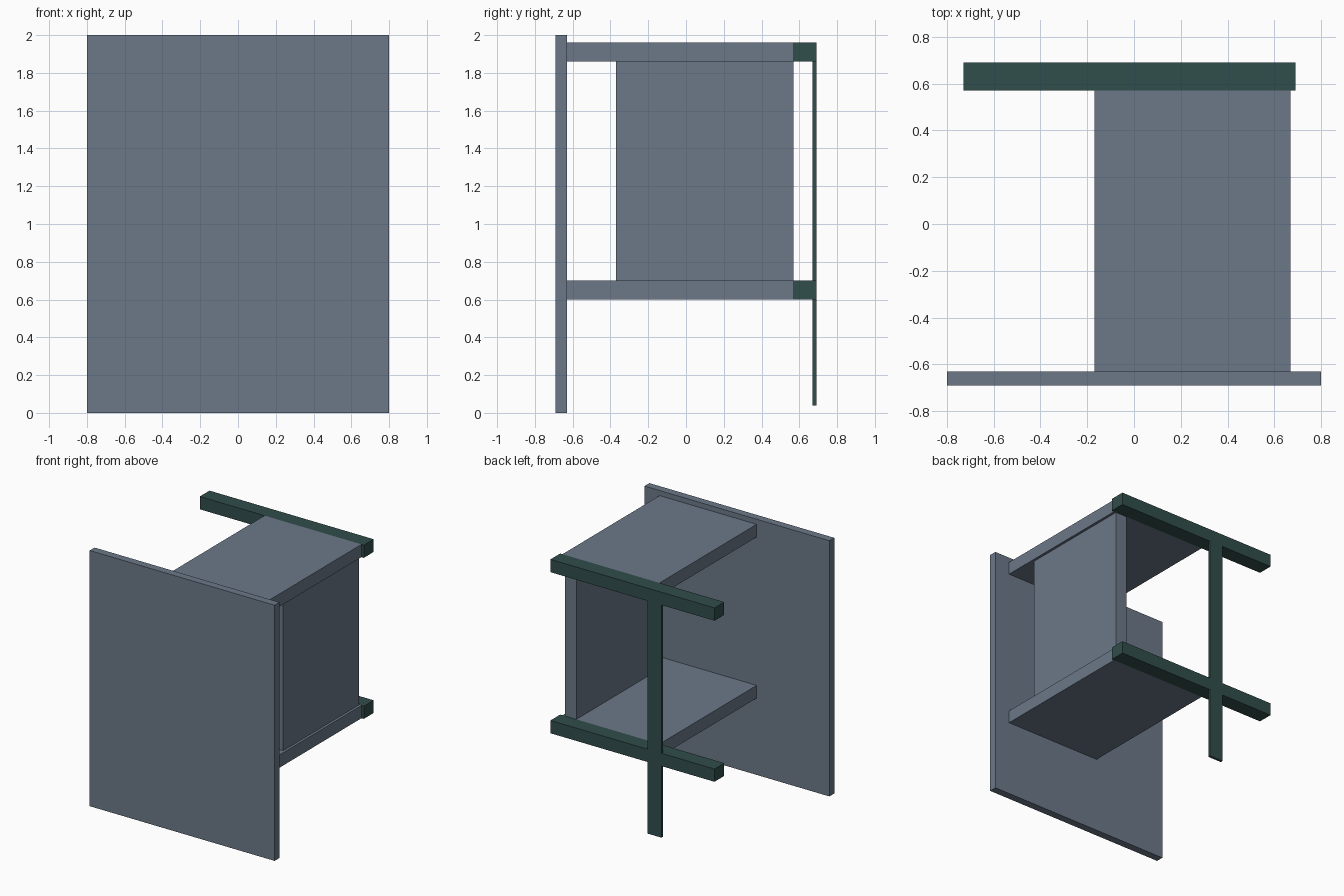
import bpy

if "Cube" in bpy.data.objects:
    bpy.data.objects.remove(bpy.data.objects["Cube"])


def material(name, color):
    mat = bpy.data.materials.new(name)
    mat.diffuse_color = (*color, 1.0)
    mat.use_nodes = True
    mat.node_tree.nodes["Principled BSDF"].inputs["Base Color"].default_value = mat.diffuse_color
    return mat


def box(name, x, y, z, mat):
    """Axis-aligned box from (min, max) ranges."""
    ranges = (x, y, z)
    bpy.ops.mesh.primitive_cube_add(size=1)
    obj = bpy.context.object
    obj.name = name
    obj.location = [(a + b) / 2 for a, b in ranges]
    obj.scale = [b - a for a, b in ranges]
    bpy.ops.object.transform_apply(location=False, rotation=False, scale=True)
    obj.data.materials.append(mat)
    return obj


slate = material("slate", (0.15, 0.19, 0.25))
green = material("dark_green", (0.03, 0.075, 0.07))

# Large front panel and the upright side panel between the shelves
box("front_panel", (-0.80, 0.80), (-0.69, -0.63), (0.0, 2.0), slate)
box("side_panel", (0.55, 0.65), (-0.37, 0.57), (0.70, 1.86), slate)

# Shelves, each finished by a longer rail along the back
for level, z in (("lower", (0.60, 0.70)), ("upper", (1.86, 1.96))):
    box(level + "_shelf", (-0.17, 0.67), (-0.63, 0.57), z, slate)
    box(level + "_back_rail", (-0.73, 0.69), (0.57, 0.69), z, green)

# Thin post flush with the back of the rails, interrupted by the lower rail
for part, z in (("lower", (0.04, 0.60)), ("upper", (0.70, 1.86))):
    box(part + "_back_post", (-0.27, -0.15), (0.67, 0.69), z, green)
